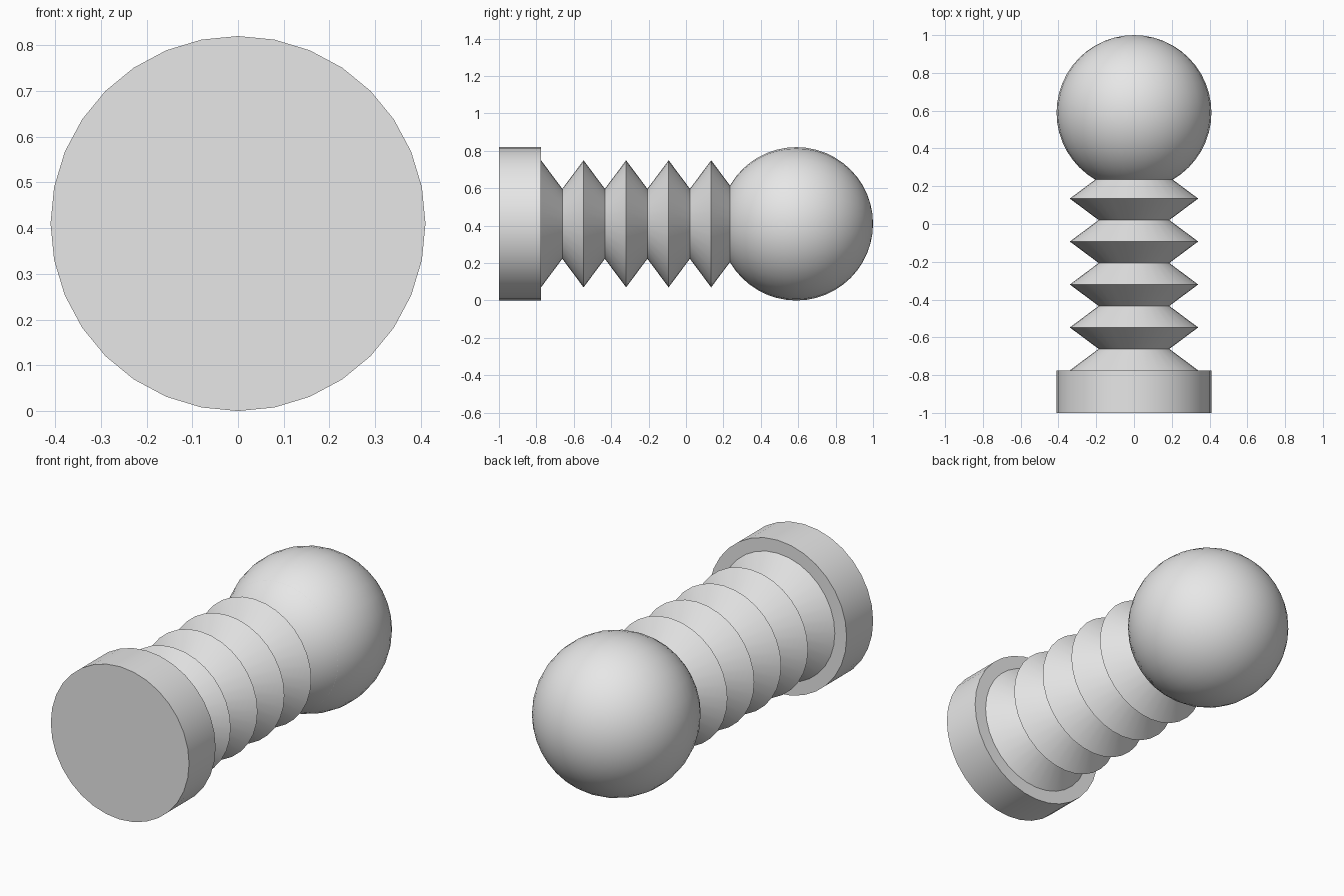
import bpy
import math
from math import radians

if "Cube" in bpy.data.objects:
    bpy.data.objects.remove(bpy.data.objects["Cube"], do_unlink=True)

SIDES = 32
RADIUS = 0.41      # shared by base and ball
AXIS_Z = 0.41

grey = bpy.data.materials.new("light_grey")
grey.use_nodes = True
grey.diffuse_color = (0.8, 0.8, 0.8, 1)
grey.node_tree.nodes["Principled BSDF"].inputs["Base Color"].default_value = (0.8, 0.8, 0.8, 1)


def finish(obj, name):
    obj.name = name
    obj.data.materials.clear()
    obj.data.materials.append(grey)
    bpy.ops.object.select_all(action="DESELECT")
    obj.select_set(True)
    bpy.context.view_layer.objects.active = obj
    bpy.ops.object.shade_smooth_by_angle(angle=radians(35))


def lathe(name, profile):
    """Revolve (y, radius) points about the long axis, with flat end caps."""
    verts, faces = [], []
    for y, r in profile:
        for i in range(SIDES):
            a = math.tau * i / SIDES
            verts.append((r * math.sin(a), y, AXIS_Z + r * math.cos(a)))
    for k in range(len(profile) - 1):
        for i in range(SIDES):
            a, b = k * SIDES + i, k * SIDES + (i + 1) % SIDES
            faces.append((a, b, b + SIDES, a + SIDES))
    faces.append(tuple(reversed(range(SIDES))))
    faces.append(tuple(range(len(verts) - SIDES, len(verts))))
    mesh = bpy.data.meshes.new(name)
    mesh.from_pydata(verts, [], faces)
    mesh.update()
    obj = bpy.data.objects.new(name, mesh)
    bpy.context.collection.objects.link(obj)
    finish(obj, name)


# Flat round base at the front
lathe("base_disc", [(-1, RADIUS), (-0.775, RADIUS)])

# Pleated neck: alternating peaks and valleys, last peak sunk into the ball
START, STEP = -0.775, 0.1137
lathe("bellows", [(START + STEP * k, 0.187 if k % 2 else 0.34) for k in range(11)])

# Ball at the back, poles along the long axis
bpy.ops.mesh.primitive_uv_sphere_add(segments=SIDES, ring_count=24, radius=RADIUS,
                                     location=(0, 1 - RADIUS, AXIS_Z),
                                     rotation=(radians(90), 0, 0))
finish(bpy.context.object, "ball")
